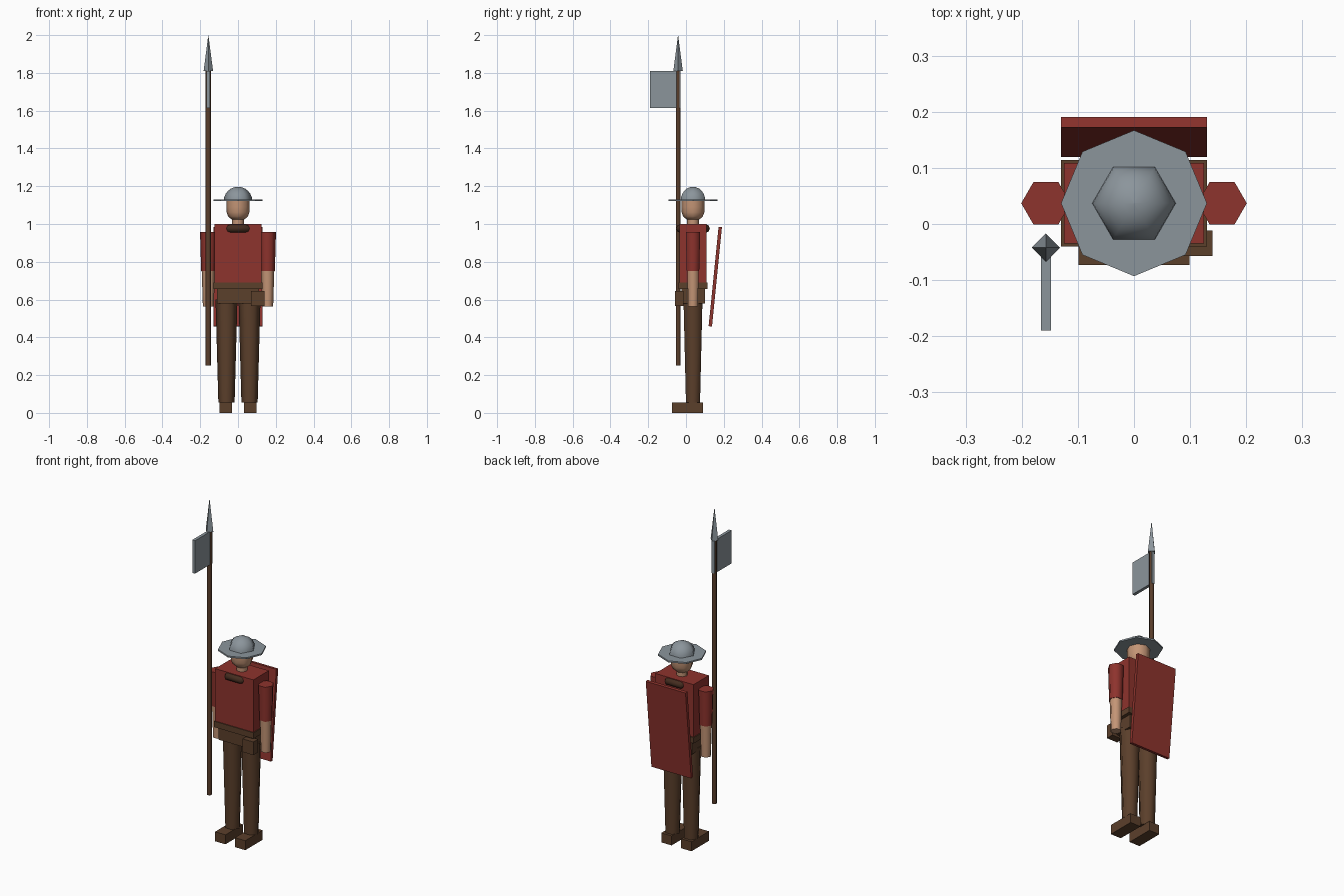
import bpy, math

cube = bpy.data.objects.get("Cube")
if cube:
    bpy.data.objects.remove(cube, do_unlink=True)


def material(name, rgb):
    m = bpy.data.materials.new(name)
    m.use_nodes = True
    m.diffuse_color = (*rgb, 1)
    m.node_tree.nodes["Principled BSDF"].inputs["Base Color"].default_value = (*rgb, 1)
    return m


RED = material("red cloth", (0.27, 0.033, 0.026))
BROWN = material("brown leather", (0.105, 0.05, 0.024))
WOOD = material("spear wood", (0.1, 0.047, 0.024))
DARK = material("dark leather", (0.06, 0.026, 0.014))
SKIN = material("skin", (0.55, 0.3, 0.18))
STEEL = material("steel", (0.26, 0.3, 0.33))
CY = 0.037   # body centre line in y


def finish(obj, name, mat, smooth=False):
    obj.name = name
    obj.data.materials.clear()
    obj.data.materials.append(mat)
    if smooth:
        bpy.ops.object.shade_smooth_by_angle(angle=math.radians(65))
    return obj


def box(name, mat, x, y, z):
    """Box from its (low, high) range on each axis."""
    bpy.ops.mesh.primitive_cube_add(size=1, location=[sum(r) / 2 for r in (x, y, z)])
    obj = bpy.context.object
    obj.scale = [r[1] - r[0] for r in (x, y, z)]
    bpy.ops.object.transform_apply(location=False, rotation=False)
    return finish(obj, name, mat)


def lathe(name, mat, profile, x=0, y=CY, sides=6, smooth=True):
    """Solid of revolution from (radius, height) rings, first corner on +x."""
    verts, faces = [], []
    for r, z in profile:
        for i in range(sides):
            a = math.tau * i / sides
            verts.append((r * math.cos(a), r * math.sin(a), z))
    for k in range(len(profile) - 1):
        for i in range(sides):
            j = (i + 1) % sides
            a, b = k * sides, (k + 1) * sides
            faces.append((a + i, a + j, b + j, b + i))
    faces.append(tuple(reversed(range(sides))))
    faces.append(tuple(range(len(verts) - sides, len(verts))))
    mesh = bpy.data.meshes.new(name)
    mesh.from_pydata(verts, [], faces)
    obj = bpy.data.objects.new(name, mesh)
    bpy.context.collection.objects.link(obj)
    bpy.ops.object.select_all(action="DESELECT")
    obj.select_set(True)
    bpy.context.view_layer.objects.active = obj
    obj.location = (x, y, 0)
    return finish(obj, name, mat, smooth)


# Legs, feet and arms
for side, s in (("left", 1), ("right", -1)):
    box(side + "_foot", BROWN, (s * 0.065 - 0.034, s * 0.065 + 0.034), (-0.073, 0.09), (0, 0.056))
    lathe(side + "_leg", BROWN, [(0.043, 0.054), (0.058, 0.6)], x=s * 0.061)
    lathe(side + "_sleeve", RED, [(0.038, 0.75), (0.044, 0.957)], x=s * 0.157)
    lathe(side + "_forearm", SKIN, [(0.029, 0.562), (0.035, 0.752)], x=s * 0.157)

# Trunk
box("hips", BROWN, (-0.11, 0.11), (-0.025, 0.1), (0.58, 0.66))
box("torso", RED, (-0.125, 0.125), (-0.035, 0.109), (0.67, 1.0))
box("belt", BROWN, (-0.13, 0.13), (-0.04, 0.114), (0.655, 0.69))
box("pouch", BROWN, (0.07, 0.14), (-0.057, -0.012), (0.567, 0.645))
bpy.ops.mesh.primitive_torus_add(major_segments=6, minor_segments=8, major_radius=0.082,
                                 minor_radius=0.021, location=(0, CY, 0.976))
finish(bpy.context.object, "collar_roll", DARK, True)

# Head and helmet
lathe("neck", SKIN, [(0.031, 0.99), (0.031, 1.04)], sides=8)
lathe("head", SKIN, [(0.035, 1.025), (0.052, 1.04), (0.06, 1.062), (0.062, 1.09), (0.062, 1.125)], sides=8)
lathe("helmet_brim", STEEL, [(0.13, 1.121), (0.13, 1.13)], sides=8, smooth=False)
dome = [(0.075 * math.cos(t * math.pi / 12) + 0.0005, 1.122 + 0.075 * math.sin(t * math.pi / 12))
        for t in range(7)]
lathe("helmet_dome", STEEL, dome)

# Tilted shield on the back
shield = box("back_shield", RED, (-0.13, 0.13), (0.146, 0.164), (0.457, 0.985))
shield.rotation_euler.x = -0.1

# Polearm
PX, PY = -0.157, -0.042
lathe("spear_shaft", WOOD, [(0.014, 0.25), (0.014, 1.812)], x=PX, y=PY)
lathe("spear_point", STEEL, [(0.025, 1.81), (0.0003, 2.0)], x=PX, y=PY, sides=4, smooth=False)
box("spear_blade", STEEL, (PX - 0.009, PX + 0.009), (-0.19, -0.028), (1.615, 1.81))
